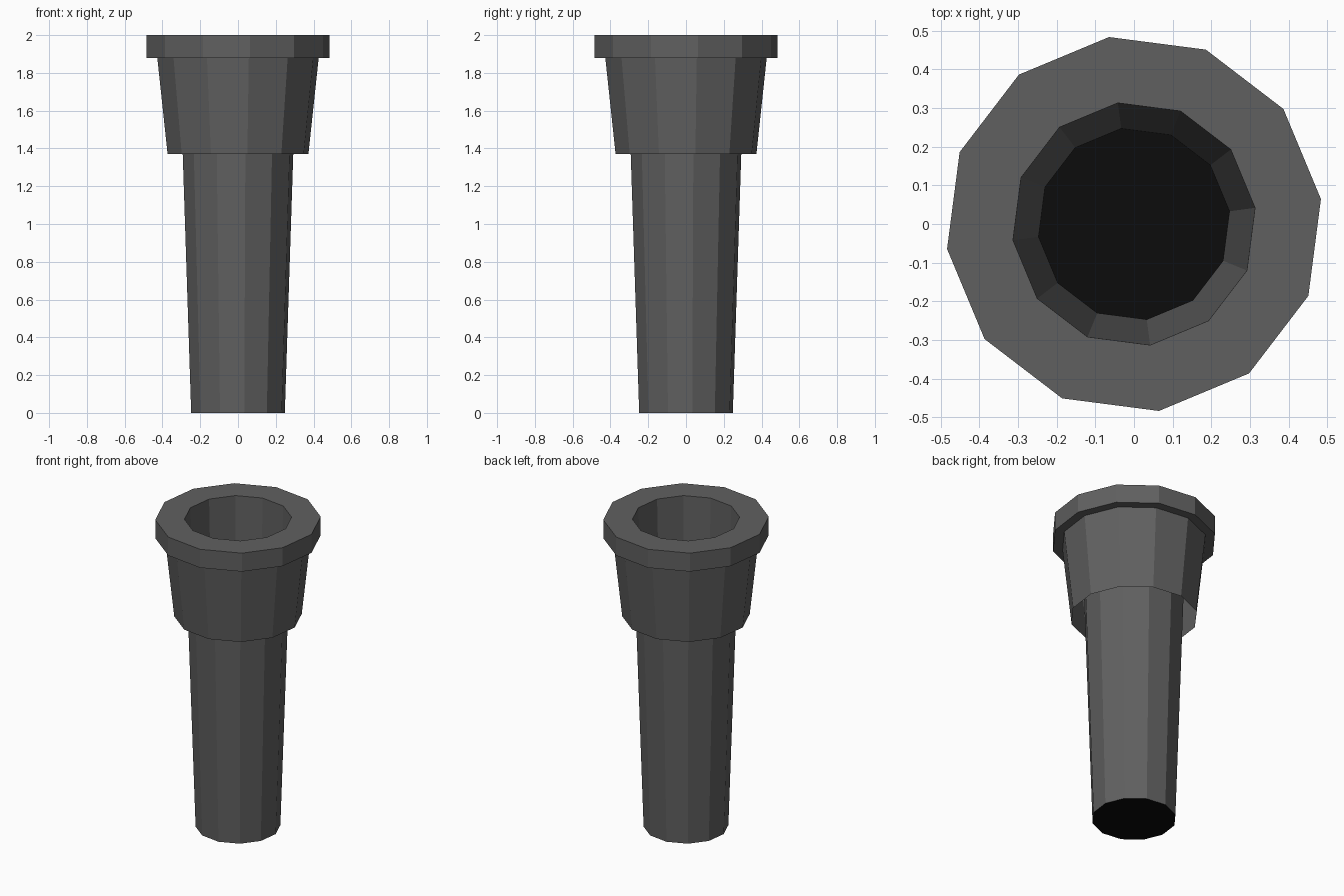
import bpy, bmesh, math

if "Cube" in bpy.data.objects:
    bpy.data.objects.remove(bpy.data.objects["Cube"])

SIDES = 12
TURN = math.radians(7.6)   # small twist of the twelve-sided section


def material(name, rgb):
    m = bpy.data.materials.new(name)
    m.diffuse_color = (*rgb, 1.0)
    m.use_nodes = True
    m.node_tree.nodes["Principled BSDF"].inputs["Base Color"].default_value = m.diffuse_color
    return m


grey = material("dark_grey", (0.118, 0.118, 0.118))
black = material("black", (0.0035, 0.0035, 0.0035))


def lathe(name, profile, mat, cap=False):
    """Sweep (radius, z) points round z as flat facets; cap fills the first ring."""
    bm = bmesh.new()
    rings = []
    for r, z in profile:
        rings.append([bm.verts.new((r * math.cos(TURN + i * math.tau / SIDES),
                                    r * math.sin(TURN + i * math.tau / SIDES), z))
                      for i in range(SIDES)])
    for low, high in zip(rings, rings[1:]):
        for i in range(SIDES):
            j = (i + 1) % SIDES
            bm.faces.new((low[i], low[j], high[j], high[i]))
    if cap:
        bm.faces.new(rings[0][::-1])
    mesh = bpy.data.meshes.new(name)
    bm.to_mesh(mesh)
    bm.free()
    mesh.materials.append(mat)
    obj = bpy.data.objects.new(name, mesh)
    bpy.context.collection.objects.link(obj)
    return obj


# Thin-walled tapering tube, open at the top
lathe("stem", [(0.25, 0.0), (0.316, 2.0)], grey)
# Black plate closing the foot of the tube
lathe("base_plate", [(0.25, 0.0)], black, cap=True)
# Flared sleeve round the upper tube
lathe("collar", [(0.376, 1.37), (0.431, 1.88)], grey)
# Rim: underside, outer wall and flat top ring
lathe("rim", [(0.431, 1.88), (0.488, 1.88), (0.488, 2.0), (0.316, 2.0)], grey)
